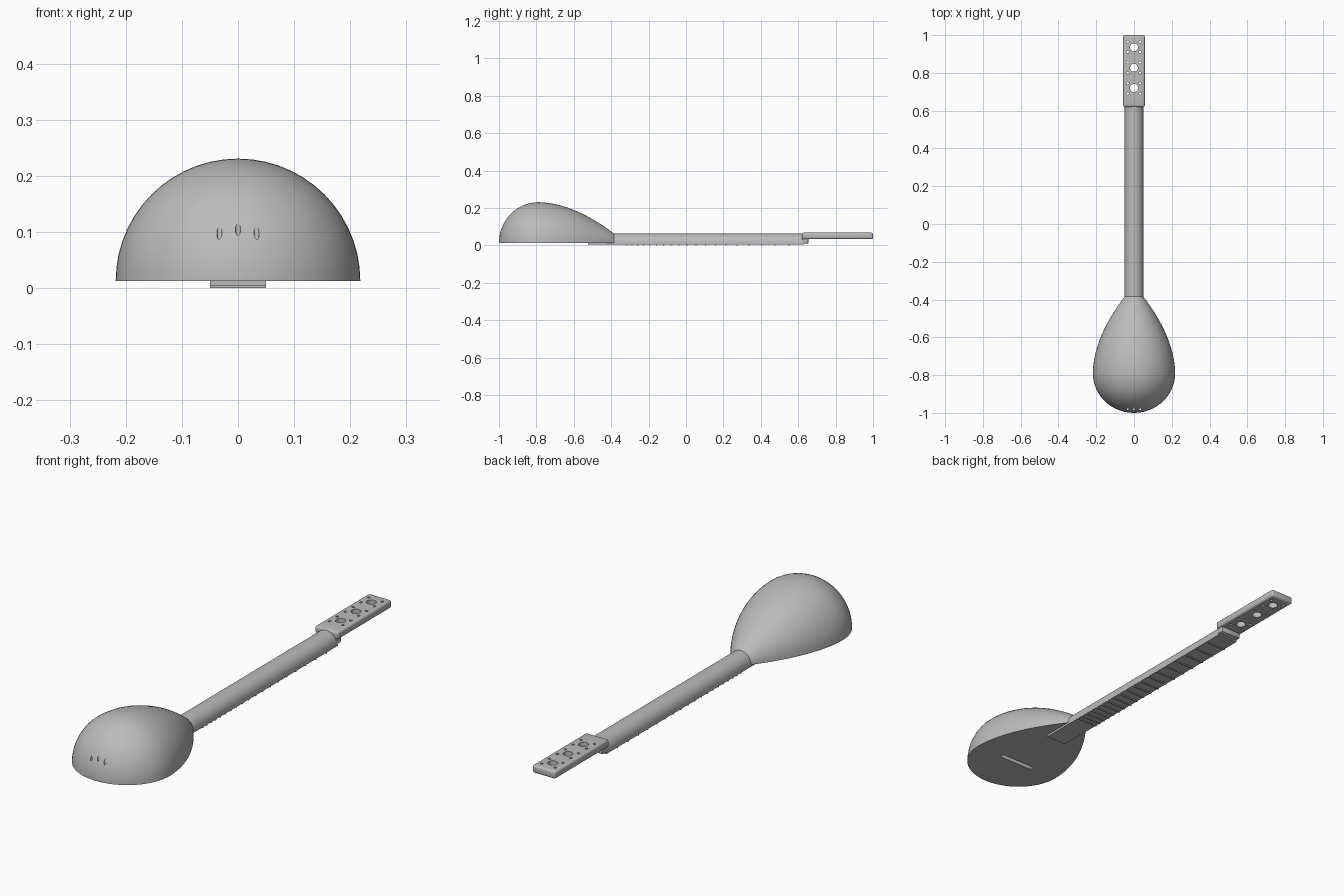
import bpy, bmesh, math

cube = bpy.data.objects.get("Cube")
if cube:
    bpy.data.objects.remove(cube, do_unlink=True)

grey = bpy.data.materials.new("plain grey")
grey.use_nodes = True
grey.diffuse_color = (0.5, 0.5, 0.5, 1)
grey.node_tree.nodes["Principled BSDF"].inputs["Base Color"].default_value = (0.5, 0.5, 0.5, 1)

BASE = 0.013      # height of the soundboard plane
NECK_R = 0.05
BODY_R = 0.218
JOINT = -0.385    # where the bowl meets the neck
WIDEST = -0.79
NUT = 0.63


def finish(name, bm):
    bmesh.ops.recalc_face_normals(bm, faces=bm.faces)
    mesh = bpy.data.meshes.new(name)
    bm.to_mesh(mesh)
    bm.free()
    mesh.materials.append(grey)
    obj = bpy.data.objects.new(name, mesh)
    bpy.context.collection.objects.link(obj)
    return obj


def activate(obj):
    bpy.ops.object.select_all(action='DESELECT')
    obj.select_set(True)
    bpy.context.view_layer.objects.active = obj


def smooth(obj):
    activate(obj)
    bpy.ops.object.shade_smooth_by_angle(angle=math.radians(35))


def box(name, x, y0, y1, z0, z1, bevel=0, segments=2):
    bm = bmesh.new()
    bmesh.ops.create_cube(bm, size=1)
    for v in bm.verts:
        v.co = (v.co.x * 2 * x, (y0 + y1) / 2 + v.co.y * (y1 - y0), (z0 + z1) / 2 + v.co.z * (z1 - z0))
    if bevel:
        bmesh.ops.bevel(bm, geom=bm.edges[:], offset=bevel, segments=segments,
                        profile=0.5, affect='EDGES')
    return finish(name, bm)


def half_lathe(name, profile, steps=28):
    """Half revolve of (y, radius) pairs about the y axis, closed underneath."""
    bm = bmesh.new()
    rings = []
    for y, r in profile:
        angles = [math.pi * i / steps for i in range(steps + 1)]
        rings.append([bm.verts.new((r * math.cos(a), y, BASE + r * math.sin(a))) for a in angles])
    for a, b in zip(rings, rings[1:]):
        for i in range(steps):
            bm.faces.new((a[i], a[i + 1], b[i + 1], b[i]))
    bm.faces.new(rings[0])
    bm.faces.new(rings[-1])
    bm.faces.new([r[0] for r in rings] + [r[-1] for r in reversed(rings)])
    return finish(name, bm)


def drill(target, holes):
    """Cut vertical round holes given as (x, y, radius)."""
    bm = bmesh.new()
    for x, y, r in holes:
        made = bmesh.ops.create_cone(bm, cap_ends=True, segments=20, radius1=r, radius2=r, depth=1)
        bmesh.ops.translate(bm, verts=made["verts"], vec=(x, y, 0))
    cut(target, finish("hole_cutter", bm))


def cut(target, cutter):
    cutter.hide_render = True
    activate(target)
    mod = target.modifiers.new("cut", 'BOOLEAN')
    mod.operation = 'DIFFERENCE'
    mod.solver = 'EXACT'
    mod.object = cutter
    bpy.ops.object.modifier_apply(modifier=mod.name)
    bpy.data.objects.remove(cutter, do_unlink=True)


# Bowl: round tail end, then a long taper into the neck
profile = []
for i in range(14):
    a = math.pi / 2 * (i + 0.15) / 14
    profile.append((WIDEST - 0.21 * math.cos(a), BODY_R * math.sin(a)))
for i in range(17):
    t = i / 16
    profile.append((WIDEST + (JOINT - WIDEST) * t, BODY_R - (BODY_R - NECK_R) * t ** 1.85))
bowl = half_lathe("bowl", profile)

# String holes at the tail and the bridge slot in the soundboard
drill(bowl, [(x, -0.98, 0.0045) for x in (-0.033, 0, 0.033)])
cut(bowl, box("slot_cutter", 0.085, -0.8, -0.78, -0.02, 0.05))
smooth(bowl)

# Neck
smooth(half_lathe("neck", [(JOINT - 0.005, NECK_R), (NUT, NECK_R)], 20))

# Fingerboard and frets, spaced by the equal-tempered rule
box("fingerboard", NECK_R, -0.525, NUT, 0.004, BASE)
for n in range(1, 20):
    y = NUT - (NUT - WIDEST) * (1 - 2 ** (-n / 12))
    box(f"fret_{n}", NECK_R, y - 0.003, y + 0.003, 0, 0.005)

# Nut block under the head
smooth(box("nut", NECK_R, 0.62, 0.655, 0.01, 0.04, 0.006))

# Head with three large holes and two rows of peg holes
head = box("head", 0.057, 0.62, 1.0, 0.034, 0.068, 0.009, 3)
holes = [(0, y, 0.021) for y in (0.72, 0.828, 0.935)]
holes += [(side * 0.033, 0.69 + 0.055 * i, 0.006) for side in (-1, 1) for i in range(6)]
drill(head, holes)
smooth(head)
